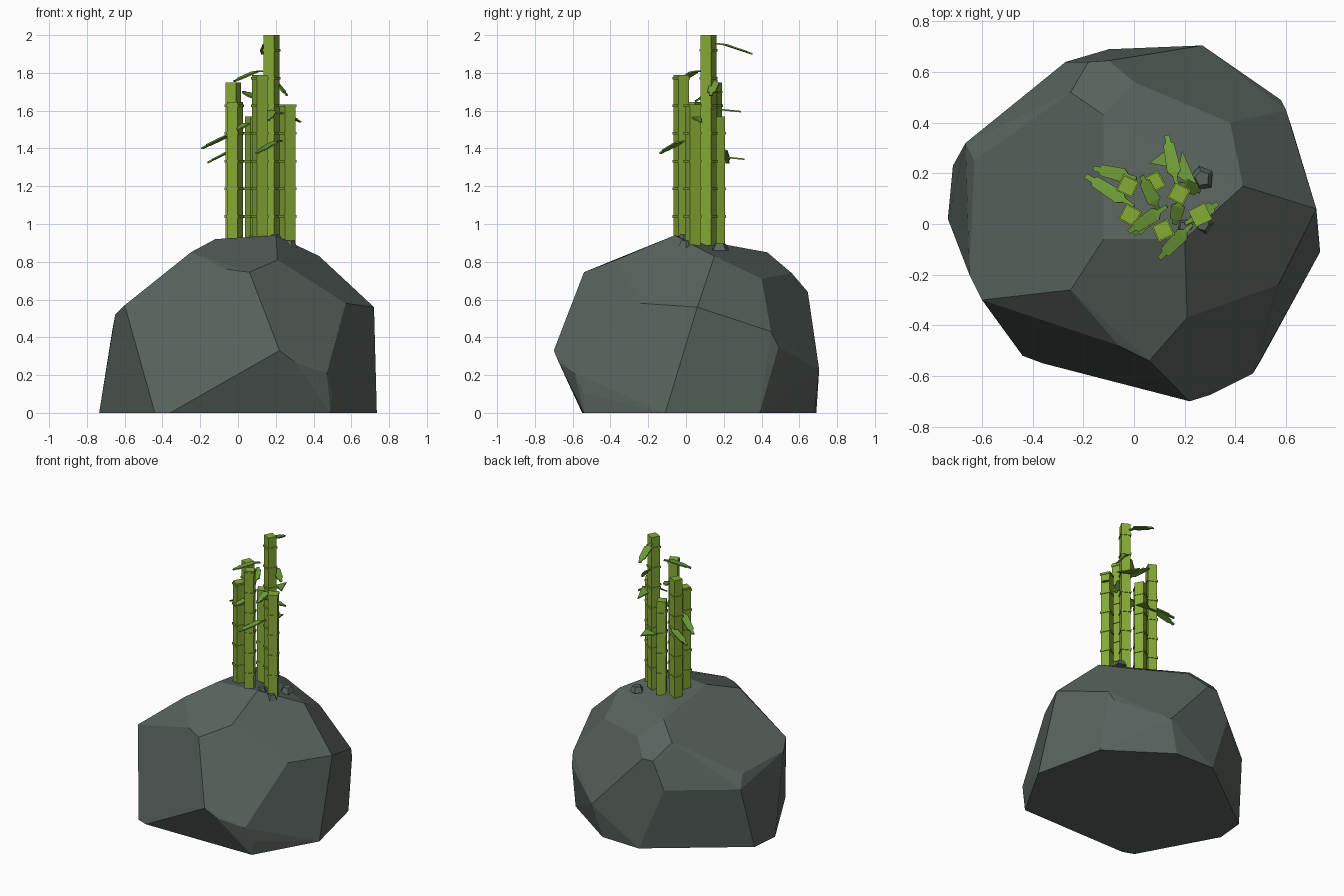
import bpy, bmesh, math
from mathutils import Vector, Matrix

if "Cube" in bpy.data.objects:
    bpy.data.objects.remove(bpy.data.objects["Cube"])


def material(name, rgb):
    m = bpy.data.materials.new(name)
    m.diffuse_color = (*rgb, 1)
    m.use_nodes = True
    m.node_tree.nodes["Principled BSDF"].inputs["Base Color"].default_value = m.diffuse_color
    return m


ROCK = material("slate grey", (0.100, 0.125, 0.112))
STALK = material("bamboo green", (0.245, 0.410, 0.037))
LEAF = material("leaf green", (0.155, 0.330, 0.040))


def finish(bm, name, mat):
    bmesh.ops.recalc_face_normals(bm, faces=bm.faces[:])
    mesh = bpy.data.meshes.new(name)
    bm.to_mesh(mesh)
    bm.free()
    mesh.materials.append(mat)
    ob = bpy.data.objects.new(name, mesh)
    bpy.context.collection.objects.link(ob)
    return ob


def hull(name, points, mat, angle=6):
    """Faceted stone wrapped around its corner points."""
    bm = bmesh.new()
    for p in points:
        bm.verts.new(p)
    res = bmesh.ops.convex_hull(bm, input=bm.verts[:])
    loose = {g for g in res["geom_interior"] + res["geom_unused"]
             if isinstance(g, bmesh.types.BMVert)}
    bmesh.ops.delete(bm, geom=list(loose), context="VERTS")
    bmesh.ops.dissolve_limit(bm, angle_limit=math.radians(angle),
                             verts=bm.verts[:], edges=bm.edges[:])
    return finish(bm, name, mat)


# Boulder: corners of the big flat facets
boulder = [
    # front
    (0.22, -0.70, 0.33), (0.06, -0.54, 0.745), (-0.06, -0.48, 0.76),
    (0.30, -0.675, 0.27), (0.47, -0.59, 0.21), (0.50, -0.54, 0.10),
    # right
    (0.57, -0.24, 0.58), (0.72, 0.06, 0.56), (0.60, 0.45, 0.43), (0.58, 0.49, 0.35),
    # crown
    (0.21, -0.37, 0.81), (0.20, -0.06, 0.94), (0.43, 0.15, 0.83), (0.38, 0.40, 0.71),
    (0.0, 0.56, 0.74), (-0.12, 0.43, 0.85), (-0.12, -0.06, 0.92), (-0.25, -0.26, 0.85),
    # back
    (-0.25, 0.52, 0.75), (-0.18, 0.64, 0.64), (-0.10, 0.645, 0.64),
    (-0.27, 0.64, 0.45), (0.27, 0.705, 0.23),
    # left
    (-0.60, -0.30, 0.57), (-0.65, -0.20, 0.52), (-0.63, 0.25, 0.52), (-0.665, 0.32, 0.44),
    # base
    (0.49, -0.54, 0), (0.735, -0.11, 0), (0.62, 0.39, 0), (0.20, 0.68, 0),
    (-0.10, 0.69, 0), (-0.715, 0.23, 0), (-0.735, 0.02, 0),
    (-0.44, -0.52, 0), (-0.36, -0.55, 0),
]
hull("boulder", boulder, ROCK)

# Small stone chips around the bamboo roots
for i, (x, y, z, r) in enumerate([(0.27, 0.0, 0.895, 0.045), (0.20, -0.01, 0.93, 0.035),
                                  (0.08, 0.03, 0.925, 0.03), (0.27, 0.18, 0.88, 0.05)]):
    pts = [(x + r * s * math.cos(a + i), y + r * s * math.sin(a + i), z + h)
           for s, h in ((1, -0.02), (0.6, 0.018)) for a in (0, 1.3, 2.5, 3.9, 5.1)]
    hull(f"stone_chip_{i + 1}", pts, ROCK)


def add_box(bm, x, y, z0, z1, side, turn):
    m = (Matrix.Translation((x, y, (z0 + z1) / 2)) @ Matrix.Rotation(turn, 4, "Z")
         @ Matrix.Diagonal((side, side, z1 - z0, 1)))
    bmesh.ops.create_cube(bm, size=1, matrix=m)


# Bamboo stalks: square canes with a collar at every joint
stalks = [(-0.025, 0.15, 1.75, -25), (-0.015, 0.035, 1.645, -28), (0.08, 0.165, 1.57, 28),
          (0.178, 0.12, 2.0, -28), (0.262, 0.035, 1.62, 26), (0.115, -0.025, 1.79, 24)]
for i, (x, y, top, deg) in enumerate(stalks):
    turn = math.radians(deg)
    bm = bmesh.new()
    add_box(bm, x, y, 0.885, top, 0.062, turn)
    for k in range(7):
        z = 1.04 + 0.1465 * k
        if z < top + 0.01:
            add_box(bm, x, y, z - 0.007, z + 0.007, 0.071, turn)
    finish(bm, f"bamboo_stalk_{i + 1}", STALK)


def leaf(name, root, tip, width=0.055, thick=0.008):
    """Flat blade: thin stem, wide middle, blunt narrow tip."""
    root, tip = Vector(root), Vector(tip)
    d = tip - root
    side = d.cross(Vector((0, 0, 1))).normalized()
    up = side.cross(d).normalized() * thick / 2
    bm = bmesh.new()
    rings = []
    for t, w, lift in ((0, 0.25, 0), (0.2, 0.35, 0.008), (0.3, 1, 0.01),
                       (0.82, 0.8, 0.004), (0.85, 0.4, 0.003), (1, 0.35, 0)):
        c = root + d * t + Vector((0, 0, lift))
        s = side * width * w / 2
        rings.append([bm.verts.new(p) for p in (c - s - up, c + s - up, c + s + up, c - s + up)])
    for a, b in zip(rings, rings[1:]):
        for k in range(4):
            bm.faces.new((a[k], a[(k + 1) % 4], b[(k + 1) % 4], b[k]))
    bm.faces.new(rings[0])
    bm.faces.new(rings[-1])
    finish(bm, name, LEAF)


# Leaves growing from the joints
leaves = [((0.17, 0.15, 1.955), (0.13, 0.35, 1.90)),
          ((0.0, 0.07, 1.48), (-0.19, 0.19, 1.40)),
          ((0.01, 0.18, 1.40), (-0.16, 0.22, 1.325)),
          ((0.23, 0.0, 1.44), (0.10, -0.135, 1.375)),
          ((0.13, 0.07, 1.81), (-0.02, -0.03, 1.755)),
          ((0.20, 0.0, 1.59), (0.33, 0.08, 1.54)),
          ((0.10, 0.05, 1.65), (0.03, 0.19, 1.70)),
          ((0.18, 0.16, 1.76), (0.26, 0.13, 1.68)),
          ((0.06, 0.03, 1.53), (0.0, -0.04, 1.50)),
          ((0.18, 0.10, 1.60), (0.16, 0.0, 1.55))]
for i, (root, tip) in enumerate(leaves):
    leaf(f"leaf_{i + 1}", root, tip)

# Broad blades folded down beside the tall cane
for i, pts in enumerate([((0.06, 0.24), (0.15, 0.31), (0.17, 0.22)),
                         ((0.19, 0.29), (0.26, 0.13), (0.17, 0.19))]):
    bm = bmesh.new()
    low = [bm.verts.new((x, y, 1.35 + 0.25 * i - 0.1 * (y - 0.2))) for x, y in pts]
    face = bm.faces.new(low)
    ext = bmesh.ops.extrude_face_region(bm, geom=[face])
    for v in ext["geom"]:
        if isinstance(v, bmesh.types.BMVert):
            v.co.z += 0.008
    finish(bm, f"broad_blade_{i + 1}", LEAF)
